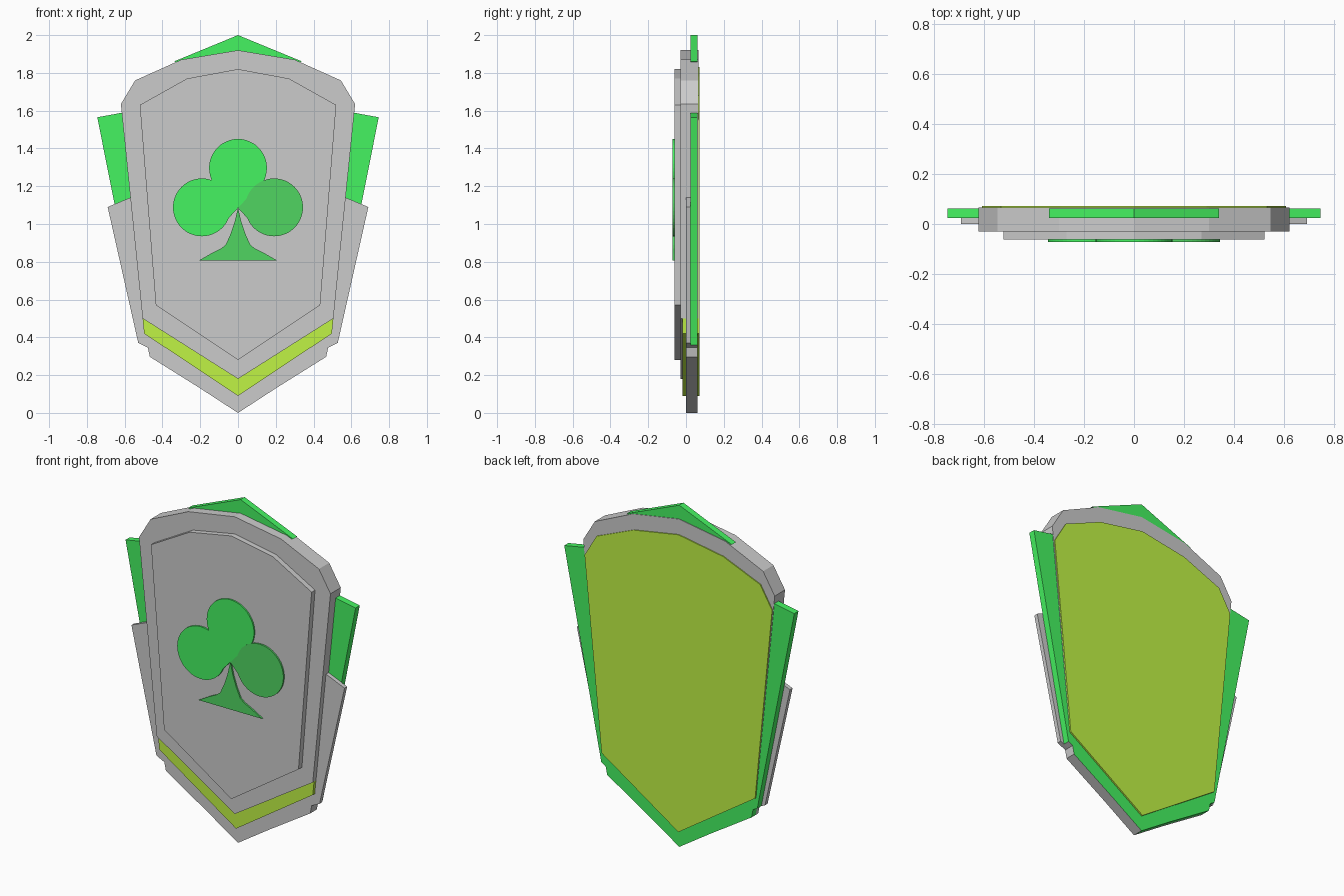
import bpy, bmesh, math

if "Cube" in bpy.data.objects:
    bpy.data.objects.remove(bpy.data.objects["Cube"])


def material(name, r, g, b):
    m = bpy.data.materials.new(name)
    m.diffuse_color = (r, g, b, 1)
    m.use_nodes = True
    m.node_tree.nodes["Principled BSDF"].inputs["Base Color"].default_value = m.diffuse_color
    return m


GREEN = material("bright_green", 0.06, 0.90, 0.12)
DARK = material("dark_green", 0.08, 0.66, 0.12)
LIME = material("lime", 0.53, 0.90, 0.06)
STEEL = material("dark_grey", 0.65, 0.65, 0.65)
GREY = material("light_grey", 0.8, 0.8, 0.8)


def mirrored(half):
    """Close a right-hand half outline (top to bottom) with its mirror."""
    return half + [(-x, z) for x, z in reversed(half) if x > 0]


def disc(cx, cz, r, n=48):
    return [(cx + r * math.cos(2 * math.pi * i / n),
             cz + r * math.sin(2 * math.pi * i / n)) for i in range(n)]


def plate(name, outlines, y0, y1, mat=None):
    """Extrude x-z outlines from y0 (front) to y1 (back)."""
    bm = bmesh.new()
    for pts in outlines:
        front = [bm.verts.new((x, y0, z)) for x, z in pts]
        back = [bm.verts.new((x, y1, z)) for x, z in pts]
        bm.faces.new(front)
        bm.faces.new(back[::-1])
        n = len(pts)
        for i in range(n):
            j = (i + 1) % n
            bm.faces.new((front[i], back[i], back[j], front[j]))
    bmesh.ops.recalc_face_normals(bm, faces=bm.faces)
    me = bpy.data.meshes.new(name)
    bm.to_mesh(me)
    bm.free()
    ob = bpy.data.objects.new(name, me)
    bpy.context.collection.objects.link(ob)
    if mat:
        me.materials.append(mat)
    return ob


# Raised front panel and the thick frame around it
plate("front_panel", [mirrored([(0, 1.82), (0.27, 1.77), (0.52, 1.63),
                                (0.435, 0.57), (0, 0.28)])], -0.062, 0)
plate("frame", [mirrored([(0, 1.92), (0.30, 1.87), (0.545, 1.76), (0.62, 1.635),
                          (0.505, 0.50), (0, 0.18)])], -0.03, 0.065, STEEL)

# Lime core, seen as a chevron in front and as the whole back panel
plate("lime_core", [mirrored([(0, 1.83), (0.29, 1.78), (0.53, 1.68), (0.607, 1.55),
                              (0.497, 0.42), (0, 0.09)])], -0.018, 0.071, LIME)

# Light grey lower guard
tip = [(0.477, 0.345), (0.467, 0.297), (0.20, 0.13), (0, 0)]
plate("lower_guard", [mirrored([(0.45, 1.19), (0.69, 1.09), (0.528, 0.37)] + tip)],
      0, 0.024)

# Green backing plate with side wings; its lower right rim is grey
backing = plate("green_backing", [mirrored([(0.50, 1.61), (0.745, 1.565),
                                            (0.505, 0.36)] + tip)],
                0.024, 0.062, GREEN)
backing.data.materials.append(GREY)
for f in backing.data.polygons:
    if abs(f.normal.y) < 0.5 and f.center.x > 0 and f.center.z < 0.4:
        f.material_index = 1

# Green peak behind the top of the frame
plate("top_peak", [mirrored([(0, 2.0), (0.34, 1.86), (0, 1.80)])[:4]],
      0.024, 0.062, GREEN)

# Club emblem: bright lobes, dark lobe and flared stem
R = 0.153
plate("emblem_bright", [disc(0, 1.297, R), disc(-0.191, 1.088, R),
                        [(-0.11, 0.97), (-0.055, 1.025), (0, 1.085), (0.06, 1.15),
                         (0.13, 1.22), (0, 1.30), (-0.14, 1.235), (-0.19, 1.09)]],
      -0.071, -0.05, GREEN)
plate("emblem_dark_lobe", [disc(0.191, 1.088, R),
                           [(0, 1.085), (0.055, 1.025), (0.11, 0.97), (0.19, 1.09),
                            (0.13, 1.22), (0.06, 1.15)]],
      -0.0715, -0.05, DARK)
plate("emblem_stem", [mirrored([(0, 1.085), (0.018, 1.01), (0.038, 0.95), (0.065, 0.89),
                                (0.09, 0.87), (0.14, 0.845), (0.205, 0.808)])],
      -0.0715, -0.05, DARK)
